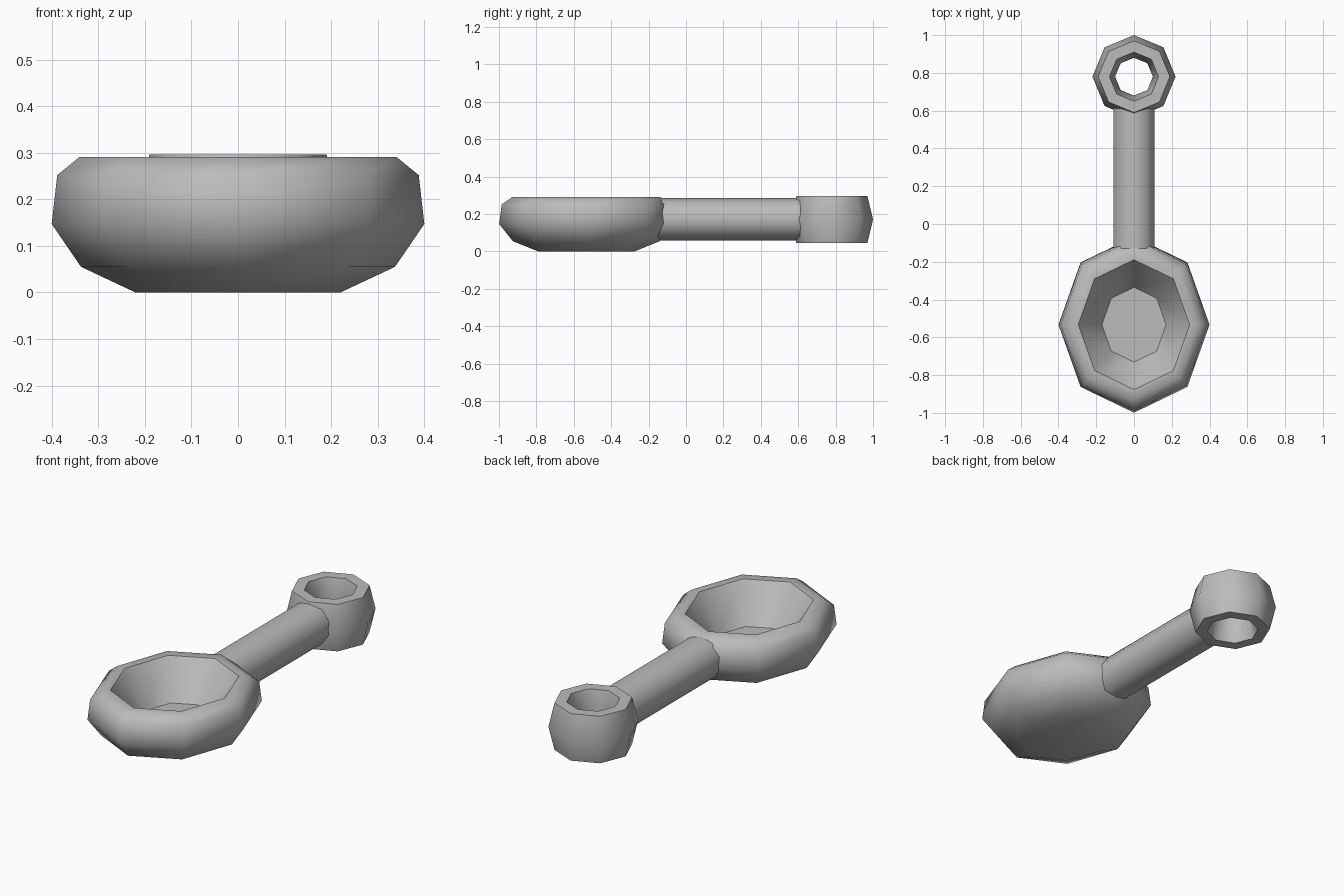
import bpy, bmesh
from math import cos, sin, pi, radians
from mathutils import Matrix

cube = bpy.data.objects.get("Cube")
if cube:
    bpy.data.objects.remove(cube)

grey = bpy.data.materials.new("plain_grey")
grey.use_nodes = True
colour = (0.5, 0.5, 0.5, 1)
grey.diffuse_color = colour
grey.node_tree.nodes["Principled BSDF"].inputs["Base Color"].default_value = colour


def lathe(name, profile, sides, sharp=(), stretch=1.0, closed=False, place=Matrix()):
    """Turn (radius, height) points about z; cap the ends or join them in a loop."""
    bm = bmesh.new()
    rings = []
    for r, z in profile:
        ring = []
        for i in range(sides):
            a = 2 * pi * i / sides
            ring.append(bm.verts.new((r * sin(a), -r * stretch * cos(a), z)))
        rings.append(ring)
    pairs = list(zip(rings, rings[1:]))
    if closed:
        pairs.append((rings[-1], rings[0]))
    else:
        bm.faces.new(rings[0])
        bm.faces.new(rings[-1])
    for low, high in pairs:
        for i in range(sides):
            j = (i + 1) % sides
            bm.faces.new((low[i], low[j], high[j], high[i]))
    bmesh.ops.recalc_face_normals(bm, faces=bm.faces)
    for f in bm.faces:
        f.smooth = True
    # Crisp edges run around the chosen rings
    for k in sharp:
        for i in range(sides):
            bm.edges.get((rings[k][i], rings[k][(i + 1) % sides])).smooth = False
    bm.transform(place)
    mesh = bpy.data.meshes.new(name)
    bm.to_mesh(mesh)
    bm.free()
    mesh.materials.append(grey)
    obj = bpy.data.objects.new(name, mesh)
    bpy.context.collection.objects.link(obj)
    return obj


# Oval bowl: outside from the base up, over the rim and down to the floor
lathe("bowl",
      [(0.22, 0), (0.337, 0.055), (0.4, 0.147), (0.388, 0.252), (0.34, 0.291),
       (0.295, 0.291), (0.17, 0.1)],
      8, sharp=(5, 6), stretch=1.165, place=Matrix.Translation((0, -0.533, 0)))

# Straight handle, lying along y with a ridge on top
lathe("handle", [(0.113, -0.17), (0.113, 0.635)], 10, sharp=(0, 1),
      place=Matrix.Translation((0, 0, 0.173)) @ Matrix.Rotation(radians(-90), 4, 'X'))

# Hanging ring with a bulging outside and a waisted hole
lathe("hanging_ring",
      [(0.19, 0.046), (0.22, 0.171), (0.19, 0.296),
       (0.13, 0.296), (0.1, 0.171), (0.13, 0.046)],
      8, sharp=(0, 2, 3, 5), closed=True, place=Matrix.Translation((0, 0.78, 0)))
